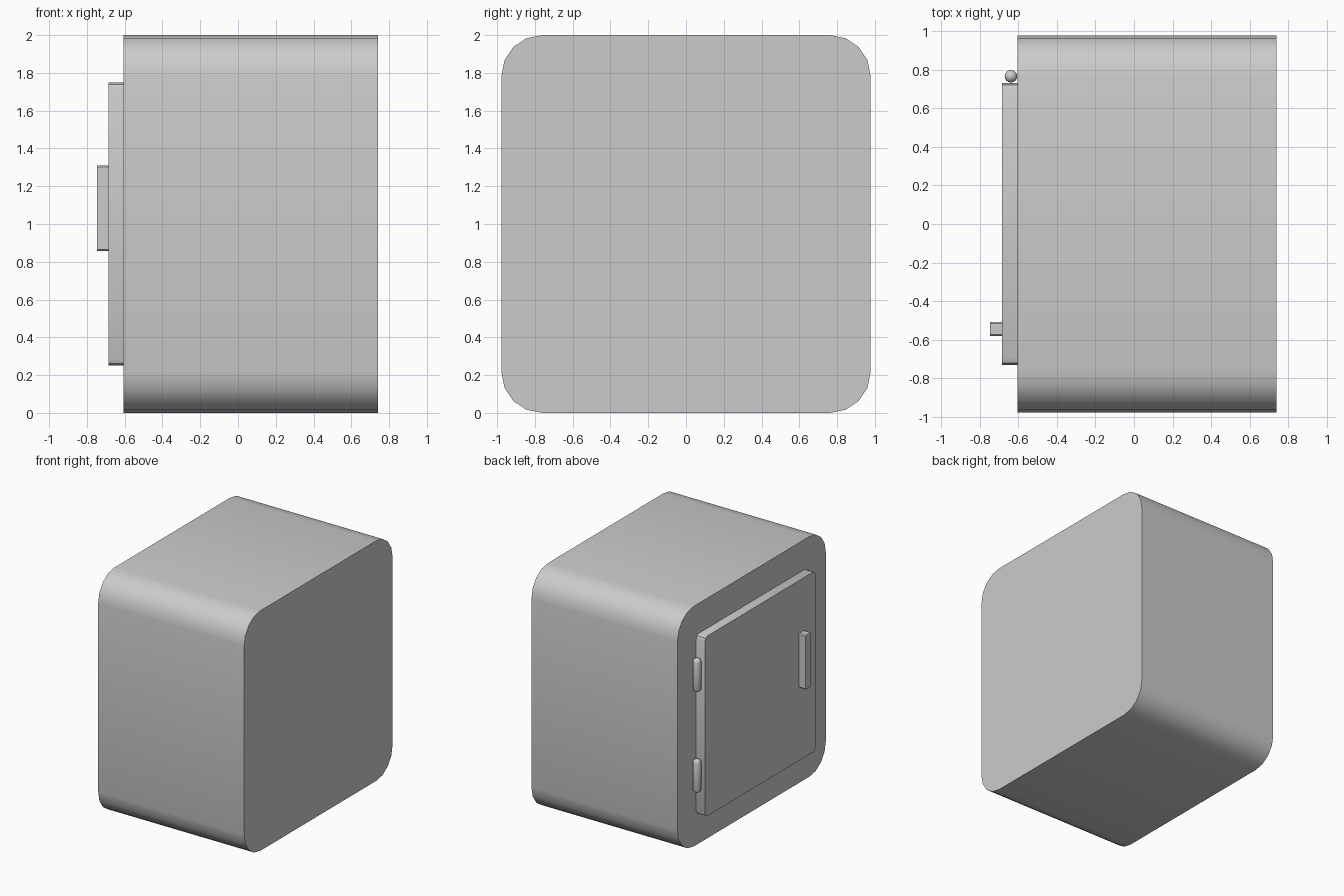
import bpy, bmesh
from math import cos, sin, pi, radians

if "Cube" in bpy.data.objects:
    bpy.data.objects.remove(bpy.data.objects["Cube"])


def finish(name, bm, angle=30):
    bmesh.ops.recalc_face_normals(bm, faces=bm.faces)
    mesh = bpy.data.meshes.new(name)
    bm.to_mesh(mesh)
    bm.free()
    ob = bpy.data.objects.new(name, mesh)
    bpy.context.collection.objects.link(ob)
    bpy.ops.object.select_all(action='DESELECT')
    ob.select_set(True)
    bpy.context.view_layer.objects.active = ob
    bpy.ops.object.shade_smooth_by_angle(angle=radians(angle))
    return ob


def rounded_slab(name, x, y, z, radius, segments):
    """Rounded rectangle in the YZ plane, extruded along X."""
    bm = bmesh.new()
    corners = [(y[1], z[1], 1, 1), (y[0], z[1], -1, 1),
               (y[0], z[0], -1, -1), (y[1], z[0], 1, -1)]
    ring = []
    for i, (cy, cz, sy, sz) in enumerate(corners):
        for k in range(segments + 1):
            a = pi / 2 * (i + k / segments)
            ring.append(bm.verts.new((x[0], cy - sy * radius + radius * cos(a),
                                      cz - sz * radius + radius * sin(a))))
    face = bm.faces.new(ring)
    ext = bmesh.ops.extrude_face_region(bm, geom=[face], use_keep_orig=True)
    verts = [v for v in ext['geom'] if isinstance(v, bmesh.types.BMVert)]
    bmesh.ops.translate(bm, verts=verts, vec=(x[1] - x[0], 0, 0))
    return finish(name, bm)


def capsule(name, centre, radius, height):
    """Upright pin with domed ends: a sphere pulled apart at its middle."""
    bm = bmesh.new()
    bmesh.ops.create_uvsphere(bm, u_segments=16, v_segments=9, radius=radius)
    half = height / 2 - radius
    for v in bm.verts:
        v.co.z += half if v.co.z > 0 else -half
    bmesh.ops.translate(bm, verts=bm.verts, vec=centre)
    return finish(name, bm, 40)


# Cabinet body
rounded_slab("body", (-0.605, 0.74), (-0.977, 0.977), (0, 2), 0.215, 4)

# Door panel on the -x face
rounded_slab("door", (-0.685, -0.604), (-0.73, 0.73), (0.25, 1.75), 0.035, 2)

# Handle bar
rounded_slab("handle", (-0.747, -0.684), (-0.58, -0.507), (0.858, 1.31), 0.008, 1)

# Two hinge pins
for label, z in (("lower", 0.60), ("upper", 1.44)):
    capsule(label + "_hinge", (-0.638, 0.766, z), 0.033, 0.28)
